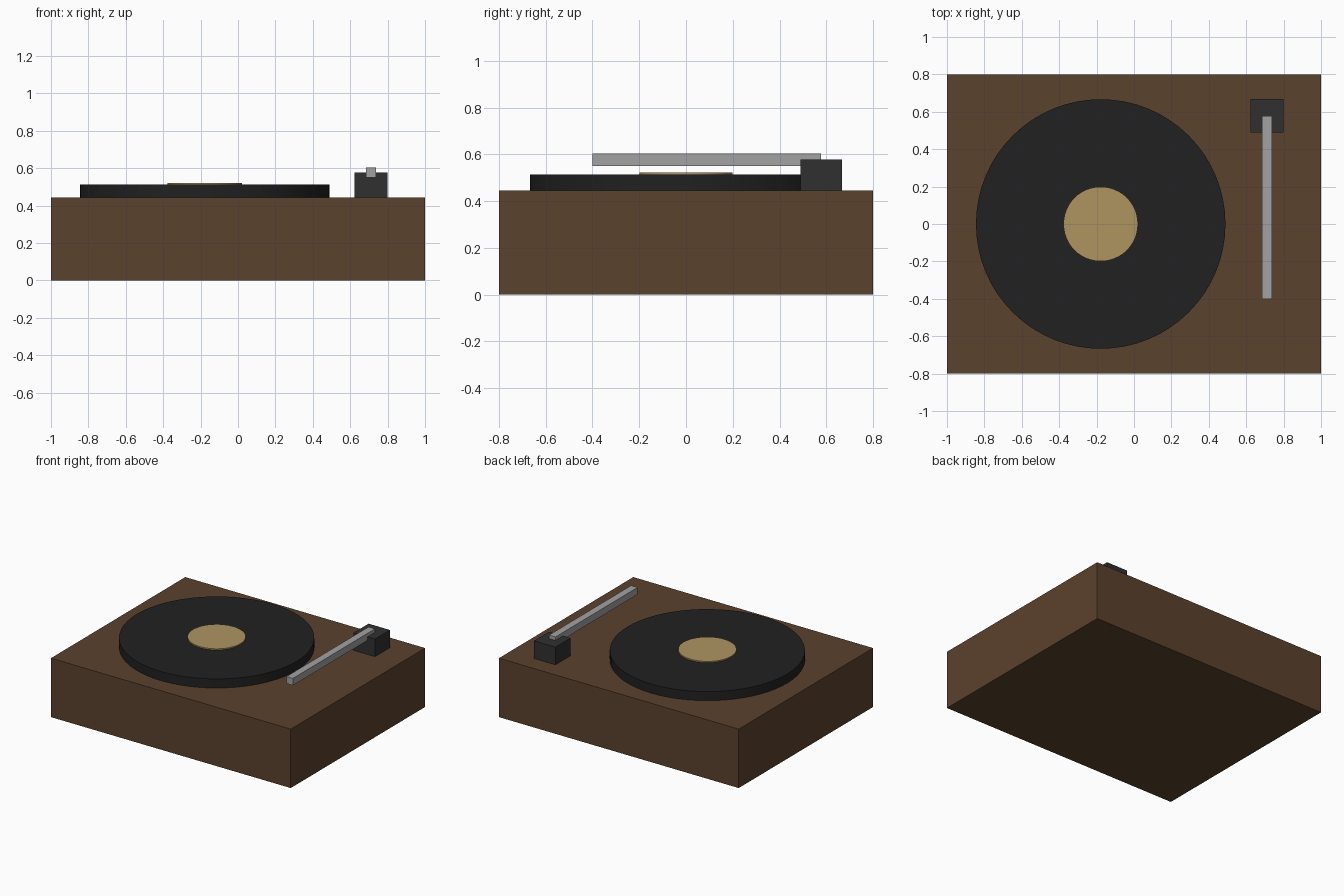
import bpy
import math

if "Cube" in bpy.data.objects:
    bpy.data.objects.remove(bpy.data.objects["Cube"])


def material(name, rgb):
    m = bpy.data.materials.new(name)
    m.diffuse_color = (*rgb, 1)
    m.use_nodes = True
    m.node_tree.nodes["Principled BSDF"].inputs["Base Color"].default_value = m.diffuse_color
    return m


WOOD = material("wood", (0.105, 0.054, 0.027))
BLACK = material("black", (0.015, 0.015, 0.015))
DARK = material("dark_grey", (0.03, 0.03, 0.03))
TAN = material("tan", (0.43, 0.30, 0.12))
METAL = material("metal", (0.36, 0.36, 0.36))


def finish(name, mat):
    ob = bpy.context.object
    ob.name = name
    ob.data.materials.append(mat)
    return ob


def box(name, lo, hi, mat):
    centre = [(a + b) / 2 for a, b in zip(lo, hi)]
    bpy.ops.mesh.primitive_cube_add(size=1, location=centre)
    bpy.context.object.scale = [b - a for a, b in zip(lo, hi)]
    bpy.ops.object.transform_apply(location=False, rotation=False, scale=True)
    return finish(name, mat)


def disc(name, radius, z0, z1, sides, mat):
    bpy.ops.mesh.primitive_cylinder_add(
        vertices=sides, radius=radius, depth=z1 - z0,
        location=(-0.178, 0, (z0 + z1) / 2))
    bpy.ops.object.shade_smooth_by_angle(angle=math.radians(30))
    return finish(name, mat)


# Wooden plinth
box("plinth", (-1, -0.8, 0), (1, 0.8, 0.4445), WOOD)

# Record and its centre label
disc("record", 0.667, 0.4445, 0.513, 64, BLACK)
disc("record_label", 0.199, 0.504, 0.522, 48, TAN)

# Tonearm and its pivot block
box("tonearm_base", (0.622, 0.489, 0.4445), (0.80, 0.667, 0.578), DARK)
box("tonearm", (0.684, -0.40, 0.551), (0.738, 0.578, 0.604), METAL)
